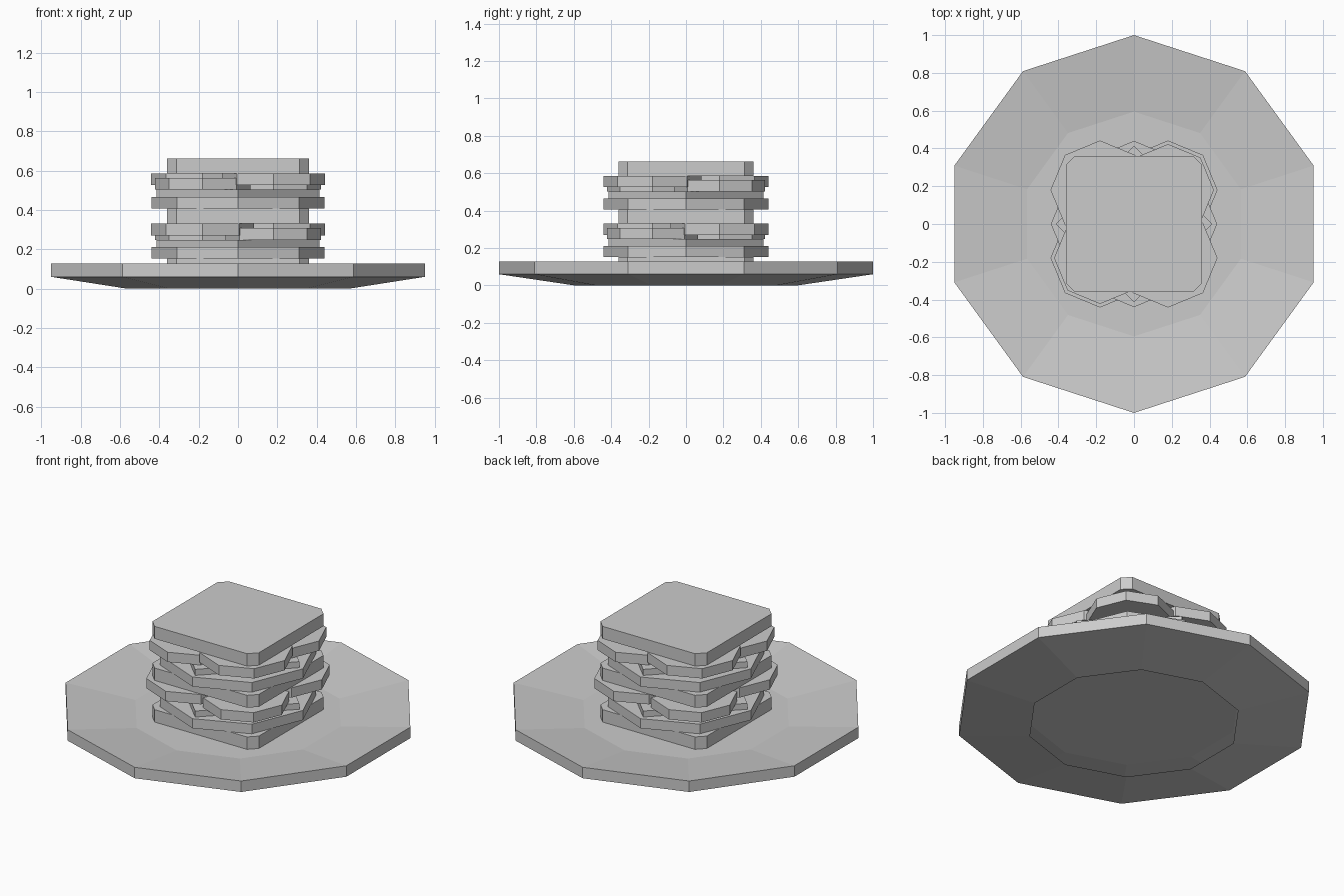
import bpy, bmesh, math

if "Cube" in bpy.data.objects:
    bpy.data.objects.remove(bpy.data.objects["Cube"])

def finish(name, bm):
    bmesh.ops.recalc_face_normals(bm, faces=bm.faces)
    me = bpy.data.meshes.new(name)
    bm.to_mesh(me)
    bm.free()
    ob = bpy.data.objects.new(name, me)
    bpy.context.collection.objects.link(ob)
    return ob

def ngon(n, r, start=0.0, cx=0.0, cy=0.0):
    return [(cx + r * math.cos(start + 2 * math.pi * i / n),
             cy + r * math.sin(start + 2 * math.pi * i / n)) for i in range(n)]

def slab(name, outline, z0, z1):
    """Flat slice: an outline extruded from z0 to z1."""
    bm = bmesh.new()
    face = bm.faces.new([bm.verts.new((x, y, z0)) for x, y in outline])
    ext = bmesh.ops.extrude_face_region(bm, geom=[face], use_keep_orig=True)
    for v in ext["geom"]:
        if isinstance(v, bmesh.types.BMVert):
            v.co.z = z1
    return finish(name, bm)

# Ten-sided plate: open foot, sloped underside, upright rim, shallow dish
bm = bmesh.new()
rings = [[bm.verts.new((x, y, z)) for x, y in ngon(10, r, math.pi / 2)]
         for r, z in [(0.595, 0), (1, 0.06), (1, 0.127), (0.595, 0.076)]]
for a, b in zip(rings, rings[1:]):
    for i in range(10):
        j = (i + 1) % 10
        bm.faces.new((a[i], a[j], b[j], b[i]))
bm.faces.new(rings[-1])
finish("plate", bm)

# Bread outline: square with clipped corners
s, c = 0.36, 0.313
bread = [(s, -c), (s, c), (c, s), (-c, s), (-s, c), (-s, -c), (-c, -s), (c, -s)]

PERIOD = 0.255
for k in range(3):
    slab(f"bread_{k + 1}", bread, 0.076 + k * PERIOD, 0.152 + k * PERIOD)

# Two fillings: meat, cheese, four overlapping tomato slices
for k in range(2):
    z = 0.152 + k * PERIOD
    slab(f"meat_{k + 1}", ngon(8, 0.44), z, z + 0.059)
    slab(f"cheese_{k + 1}", ngon(4, 0.415), z + 0.059, z + 0.096)
    for sx in (-1, 1):
        for sy in (-1, 1):
            # diagonal pairs alternate high and low, swapped between layers
            high = (sx * sy > 0) == (k == 0)
            r, z0 = (0.262, z + 0.119) if high else (0.243, z + 0.096)
            slab(f"tomato_{k + 1}", ngon(8, r, 0, sx * 0.18, sy * 0.18), z0, z0 + 0.06)
